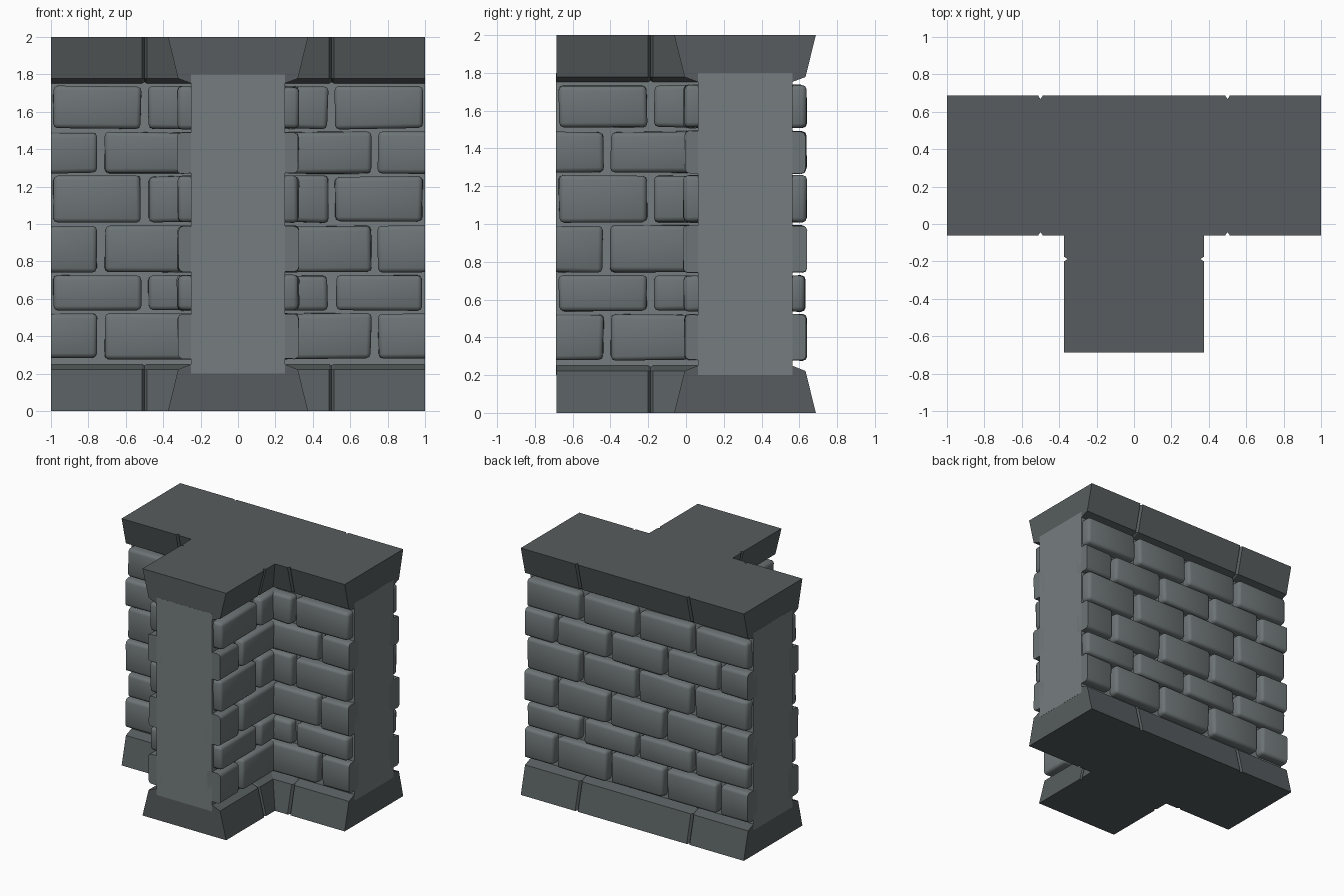
import bpy, bmesh, math, random
from mathutils import Matrix, Vector

if "Cube" in bpy.data.objects:
    bpy.data.objects.remove(bpy.data.objects["Cube"])

random.seed(4)
CX, CY, BACK, END = 0.25, 0.0625, 0.5625, 0.6875   # inner corner, wall back, stem end
ROWS = [(0.28, 0.52), (0.54, 0.725), (0.745, 0.99),
        (1.01, 1.255), (1.27, 1.49), (1.51, 1.735)]


def material(name, v):
    m = bpy.data.materials.new(name)
    m.diffuse_color = (v * 0.9, v * 1.03, v * 1.07, 1)
    m.use_nodes = True
    m.node_tree.nodes["Principled BSDF"].inputs["Base Color"].default_value = m.diffuse_color
    return m


STONE, TRIM, BRICK = material("stone", 0.20), material("trim", 0.105), material("brick", 0.17)


def finish(bm, name, mat, smooth=False):
    bmesh.ops.recalc_face_normals(bm, faces=bm.faces)
    me = bpy.data.meshes.new(name)
    bm.to_mesh(me)
    bm.free()
    ob = bpy.data.objects.new(name, me)
    bpy.context.collection.objects.link(ob)
    me.materials.append(mat)
    if smooth:
        bpy.ops.object.select_all(action='DESELECT')
        ob.select_set(True)
        bpy.context.view_layer.objects.active = ob
        bpy.ops.object.shade_smooth_by_angle(angle=math.radians(50))
    return ob


def t_outline(d, notch=0.0, inset=0.0):
    """T-shaped outline grown by d, with V joints on the long sides."""
    w, x1, y1 = 0.013, 1 - inset, -END + inset
    f, s, b = CY - d, CX + d, BACK + d
    half = [(s, y1), (s, -0.1875 - w), (s - notch, -0.1875), (s, -0.1875 + w), (s, f),
            (0.5 - w, f), (0.5, f + notch), (0.5 + w, f), (x1, f),
            (x1, b), (0.5 + w, b), (0.5, b - notch), (0.5 - w, b)]
    return half + [(-x, y) for x, y in reversed(half)]


def loft(name, levels, mat, notch=0.0, inset=0.0):
    bm = bmesh.new()
    rings = [[bm.verts.new((x, y, z)) for x, y in t_outline(d, notch, inset)] for z, d in levels]
    n = len(rings[0])
    for a, b in zip(rings, rings[1:]):
        for i in range(n):
            j = (i + 1) % n
            bm.faces.new((a[i], a[j], b[j], b[i]))
    bm.faces.new(rings[0])
    bm.faces.new(rings[-1])
    return finish(bm, name, mat)


# flat core wall and the flared base and cap courses
core = bmesh.new()
ring = [(CX, -END), (CX, CY), (1, CY), (1, BACK)]
ring += [(-x, y) for x, y in reversed(ring)]
base = core.faces.new([core.verts.new((x, y, 0.2)) for x, y in ring])
ext = bmesh.ops.extrude_face_region(core, geom=[base], use_keep_orig=True)
bmesh.ops.translate(core, vec=(0, 0, 1.6), verts=[v for v in ext["geom"] if isinstance(v, bmesh.types.BMVert)])
finish(core, "wall_core", STONE)
loft("base_course", [(0, 0.125), (0.222, 0.07), (0.25, 0.0)], TRIM, 0.02, 0.0006)
loft("cap_course", [(1.752, 0.0), (1.778, 0.07), (2, 0.125)], TRIM, 0.02, 0.0006)


def add_brick(target, u0, u1, z0, z1, mat, limits):
    """One worn, bevelled brick in (along, out, up) space, cut flat at the wall ends."""
    bm = bmesh.new()
    bmesh.ops.create_cube(bm, size=1)
    out = 0.072 + random.uniform(-0.004, 0.006)
    for v in bm.verts:
        v.co = Vector((u1 if v.co.x > 0 else u0, out if v.co.y > 0 else -0.05,
                       z1 if v.co.z > 0 else z0))
        v.co += Vector((random.uniform(-.006, .006), random.uniform(-.003, .003),
                        random.uniform(-.006, .006)))
    bmesh.ops.bevel(bm, geom=list(bm.edges), offset=0.024, segments=2, profile=0.5, affect='EDGES')
    for lim, sign in limits:
        bmesh.ops.bisect_plane(bm, geom=bm.verts[:] + bm.edges[:] + bm.faces[:],
                               plane_co=(lim, 0, 0), plane_no=(sign, 0, 0), clear_outer=True)
        rim = [e for e in bm.edges if e.is_boundary]
        if rim:
            bmesh.ops.holes_fill(bm, edges=rim, sides=0)
    bmesh.ops.transform(bm, matrix=mat, verts=bm.verts)
    bmesh.ops.recalc_face_normals(bm, faces=bm.faces)
    me = bpy.data.meshes.new("tmp")
    bm.to_mesh(me)
    bm.free()
    target.from_mesh(me)
    bpy.data.meshes.remove(me)


def brick_wall(name, mat, even, odd, limits):
    bm = bmesh.new()
    for i, (z0, z1) in enumerate(ROWS):
        for u0, u1 in (even if i % 2 else odd):
            add_brick(bm, u0, u1, z0, z1, mat, limits)
    finish(bm, name, BRICK, True)


def frame(origin, along, out):
    m = Matrix((along, out, (0, 0, 1))).transposed().to_4x4()
    return Matrix.Translation(origin) @ m


# brickwork on the four inner-corner faces
short_even, short_odd = [(-0.03, 0.23), (0.27, 0.737)], [(-0.03, 0.462), (0.5, 0.9)]
for side, s in (("right", 1), ("left", -1)):
    o = (s * CX, CY, 0)
    brick_wall("front_bricks_" + side, frame(o, (s, 0, 0), (0, -1, 0)),
               short_even, short_odd, [(0.75, 1)])
    brick_wall("stem_bricks_" + side, frame(o, (0, -1, 0), (s, 0, 0)),
               short_even, short_odd, [(0.75, 1)])

# brickwork across the long back face
back_even = [(-0.987, -0.52), (-0.48, -0.02), (0.02, 0.48), (0.52, 0.987)]
back_odd = [(-1.2, -0.75), (-0.712, -0.27), (-0.23, 0.23), (0.27, 0.712), (0.75, 1.2)]
brick_wall("back_bricks", frame((0, BACK, 0), (1, 0, 0), (0, 1, 0)),
           back_even, back_odd, [(1, 1), (-1, -1)])
